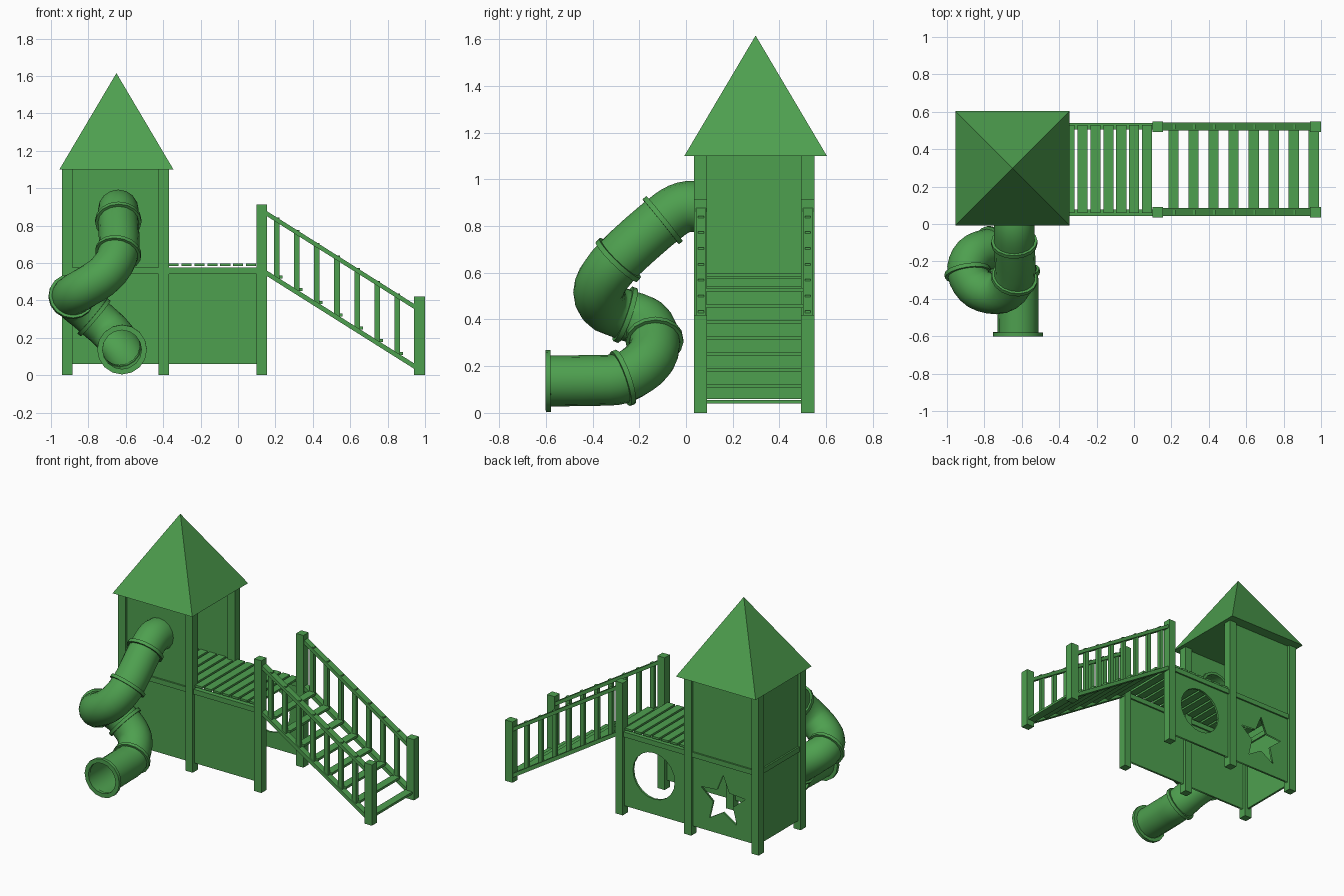
import bpy, bmesh, math
from mathutils import Vector

cube = bpy.data.objects.get("Cube")
if cube:
    bpy.data.objects.remove(cube, do_unlink=True)

green = bpy.data.materials.new("playground green")
green.use_nodes = True
green.diffuse_color = (0.076, 0.35, 0.078, 1)
green.node_tree.nodes["Principled BSDF"].inputs["Base Color"].default_value = green.diffuse_color


def add_mesh(name, bm):
    bmesh.ops.recalc_face_normals(bm, faces=bm.faces)
    mesh = bpy.data.meshes.new(name)
    bm.to_mesh(mesh)
    bm.free()
    mesh.materials.append(green)
    obj = bpy.data.objects.new(name, mesh)
    bpy.context.collection.objects.link(obj)
    return obj


def box(name, x, y, z, shear=0.0):
    """Box from (min, max) ranges; shear slopes it downwards along x."""
    bm = bmesh.new()
    bmesh.ops.create_cube(bm, size=1)
    for v in bm.verts:
        v.co = [r[0] + (c + 0.5) * (r[1] - r[0]) for c, r in zip(v.co, (x, y, z))]
        v.co.z -= shear * (v.co.x - x[0])
    return add_mesh(name, bm)


def panel(name, x, z, y, hole=None):
    """Thin upright board facing y, with an optional cut-out outline."""
    curve = bpy.data.curves.new(name, "CURVE")
    curve.dimensions = "2D"
    curve.fill_mode = "BOTH"
    curve.extrude = 0.007
    outline = [(x[0], z[0]), (x[1], z[0]), (x[1], z[1]), (x[0], z[1])]
    for pts in filter(None, (outline, hole)):
        spline = curve.splines.new("POLY")
        spline.points.add(len(pts) - 1)
        for p, (px, pz) in zip(spline.points, pts):
            p.co = (px, pz, 0, 1)
        spline.use_cyclic_u = True
    obj = bpy.data.objects.new(name, curve)
    bpy.context.collection.objects.link(obj)
    obj.rotation_euler.x = math.pi / 2
    obj.location.y = y
    bpy.ops.object.select_all(action="DESELECT")
    obj.select_set(True)
    bpy.context.view_layer.objects.active = obj
    bpy.ops.object.convert(target="MESH")
    obj = bpy.context.object
    obj.data.materials.clear()
    obj.data.materials.append(green)


def ring_outline(cx, cz, radii, count):
    """Closed outline whose radius cycles through radii."""
    return [(cx + radii[i % len(radii)] * math.sin(math.tau * i / count),
             cz + radii[i % len(radii)] * math.cos(math.tau * i / count)) for i in range(count)]


def sweep(name, points, tangents, radii, sides=16, closed=False):
    """Skin of circles placed along a path."""
    bm = bmesh.new()
    rings = []
    for p, t, r in zip(points, tangents, radii):
        side = t.cross(Vector((0, 0, 1))).normalized()
        up = side.cross(t).normalized()
        rings.append([bm.verts.new(p + r * (side * math.cos(a) + up * math.sin(a)))
                      for a in (math.tau * k / sides for k in range(sides))])
    pairs = list(zip(rings, rings[1:])) + ([(rings[-1], rings[0])] if closed else [])
    for a, b in pairs:
        for k in range(sides):
            m = (k + 1) % sides
            bm.faces.new((a[k], a[m], b[m], b[k]))
    return add_mesh(name, bm)


def smooth(obj):
    bpy.ops.object.select_all(action="DESELECT")
    obj.select_set(True)
    bpy.context.view_layer.objects.active = obj
    bpy.ops.object.shade_smooth_by_angle(angle=math.radians(35))


TOWER_X, DECK_X = (-0.89, -0.42), (-0.375, 0.105)
LOW, HIGH = (0.06, 0.545), (0.57, 1.1)
slope = 0.63

# Posts, beams and stair sides, mirrored front and back
for label, post_y, beam_y, rail_y, bar_y in (
        ("front", (0.034, 0.09), (0.042, 0.078), (0.042, 0.085), (0.052, 0.076)),
        ("back", (0.493, 0.549), (0.505, 0.541), (0.5, 0.543), (0.509, 0.533))):
    for part, x, top in (("tower_outer", (-0.94, -0.885), 1.1), ("tower_inner", (-0.425, -0.37), 1.1),
                         ("deck", (0.1, 0.155), 0.914), ("stair", (0.942, 1.0), 0.42)):
        box(f"{label}_{part}_post", x, post_y, (0, top))
    box(f"{label}_tower_beam", TOWER_X, beam_y, (0.54, 0.575))
    box(f"{label}_deck_beam", DECK_X, beam_y, (0.54, 0.575))
    box(f"{label}_handrail", (0.15, 0.945), rail_y, (0.853, 0.88), slope)
    box(f"{label}_stringer", (0.15, 0.945), rail_y, (0.533, 0.562), slope)
    for i in range(7):
        x = 0.192 + 0.1075 * i
        drop = slope * (x - 0.15)
        box(f"{label}_baluster_{i}", (x, x + 0.03), bar_y, (0.535 - drop, 0.87 - drop))

# Wall panels with their cut-outs
panel("front_lower_wall", TOWER_X, LOW, 0.06)
panel("front_upper_wall", TOWER_X, HIGH, 0.06, ring_outline(-0.64, 0.88, [0.108], 16))
panel("front_deck_wall", DECK_X, LOW, 0.06)
panel("back_star_wall", TOWER_X, LOW, 0.523, ring_outline(-0.655, 0.295, [0.178, 0.08], 10))
panel("back_upper_wall", TOWER_X, HIGH, 0.523)
panel("back_circle_wall", DECK_X, LOW, 0.523, ring_outline(-0.125, 0.325, [0.16], 20))
for part, z, thick in (("lower_wall", LOW, 0.007), ("upper_wall", HIGH, 0.007), ("beam", (0.54, 0.575), 0.018)):
    box(f"side_{part}", (-0.913 - thick, -0.913 + thick), (0.085, 0.5), z)

# Walkway planks through the tower and over the deck
for i in range(14):
    x = 0.043 - 0.069 * i
    box(f"deck_plank_{i}", (x, x + 0.054), (0.06, 0.528), (0.583, 0.597))

# Stair treads
for i in range(8):
    x, z = 0.933 - 0.107 * i, 0.04 + 0.0683 * i
    box(f"stair_tread_{i}", (x, x + 0.055), (0.075, 0.51), (z, z + 0.016))

# Pyramid roof
bm = bmesh.new()
base = [bm.verts.new((-0.65 + 0.305 * sx, 0.298 + 0.305 * sy, 1.1))
        for sx, sy in ((-1, -1), (1, -1), (1, 1), (-1, 1))]
apex = bm.verts.new((-0.65, 0.298, 1.615))
bm.faces.new(base)
for i in range(4):
    bm.faces.new((base[i], base[(i + 1) % 4], apex))
add_mesh("roof", bm)

# Spiral tube slide along a smooth path
knots = [Vector(p) for p in (
    (-0.64, 0.07, 0.88), (-0.64, -0.01, 0.88), (-0.64, -0.1, 0.825), (-0.64, -0.29, 0.655),
    (-0.71, -0.37, 0.54), (-0.83, -0.35, 0.46), (-0.89, -0.26, 0.42), (-0.86, -0.17, 0.385),
    (-0.77, -0.135, 0.31), (-0.675, -0.16, 0.225), (-0.625, -0.27, 0.15), (-0.62, -0.4, 0.139),
    (-0.62, -0.59, 0.137))]
ext = [2 * knots[0] - knots[1]] + knots + [2 * knots[-1] - knots[-2]]
STEPS = 4
path = []
for a, b, c, d in zip(ext, ext[1:], ext[2:], ext[3:]):
    for s in range(STEPS):
        t = s / STEPS
        path.append(0.5 * (2 * b + (c - a) * t + (2 * a - 5 * b + 4 * c - d) * t * t
                           + (3 * b - a - 3 * c + d) * t ** 3))
path.append(knots[-1])
last = len(path) - 1
dirs = [(path[min(i + 1, last)] - path[max(i - 1, 0)]).normalized() for i in range(last + 1)]
tube = sweep("slide_tube", path, dirs, [0.109] * len(path))
smooth(tube)

# Joint collars on the slide
for n, (k, radius) in enumerate(((0, 0.122), (2, 0.124), (3, 0.124), (6, 0.124), (8, 0.124),
                                 (10, 0.124), (12, 0.133))):
    p, t = path[k * STEPS], dirs[k * STEPS]
    offsets = [p - t * 0.011] * 2 + [p + t * 0.011] * 2
    collar = sweep(f"slide_collar_{n}", offsets, [t] * 4, (0.104, radius, radius, 0.104), closed=True)
    smooth(collar)
